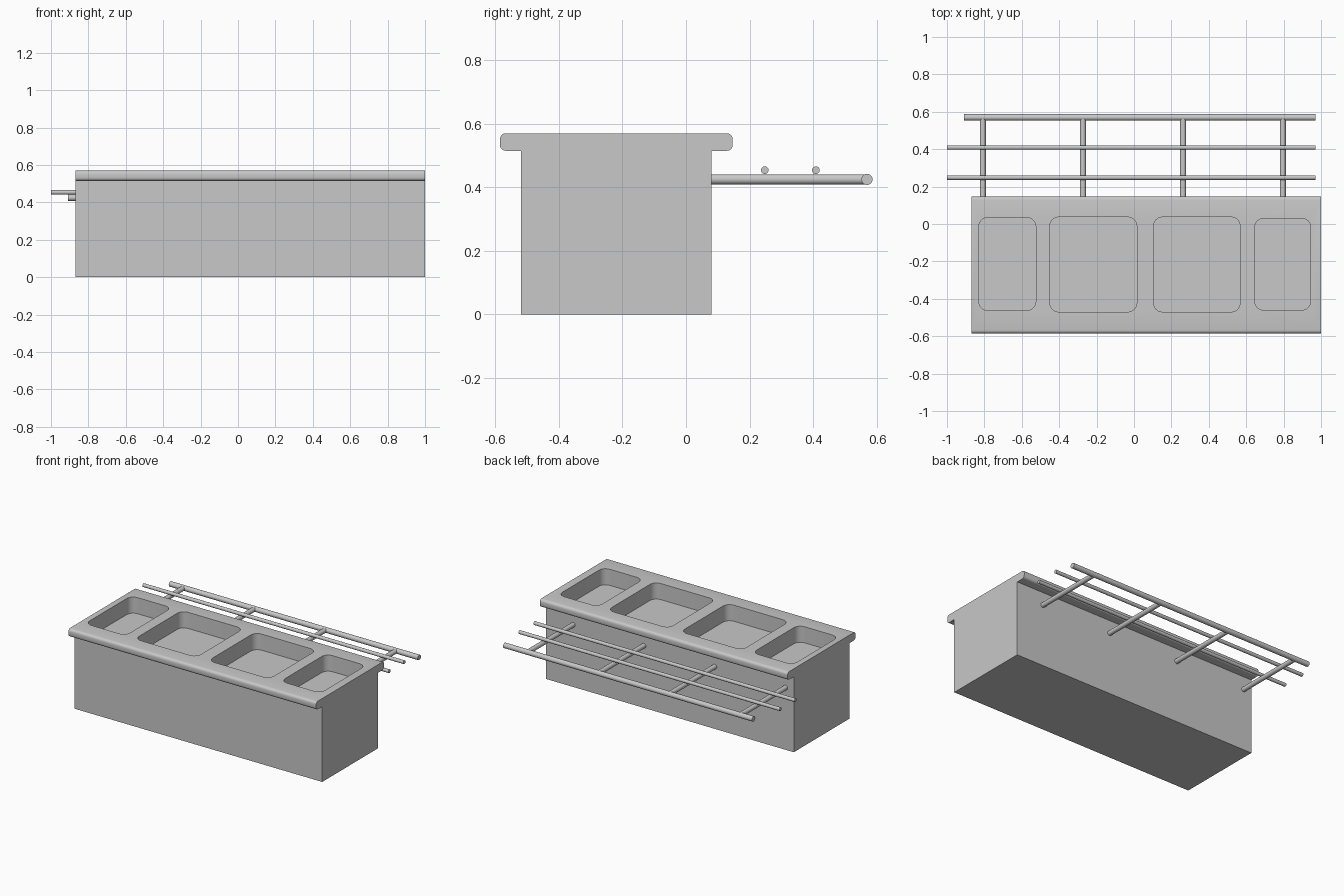
import bpy, bmesh, math
from mathutils import Matrix, Vector

if "Cube" in bpy.data.objects:
    bpy.data.objects.remove(bpy.data.objects["Cube"])

steel = bpy.data.materials.new("brushed_grey")
grey = (0.58, 0.58, 0.58, 1)
steel.use_nodes = True
steel.diffuse_color = grey
steel.node_tree.nodes["Principled BSDF"].inputs["Base Color"].default_value = grey


def add_object(name, bm):
    mesh = bpy.data.meshes.new(name)
    bm.to_mesh(mesh)
    bm.free()
    obj = bpy.data.objects.new(name, mesh)
    bpy.context.collection.objects.link(obj)
    mesh.materials.append(steel)
    return obj


def box(name, low, high, axis=None, radius=0, segments=4):
    """Box between two corners; edges along the given axis may be rounded."""
    low, high = Vector(low), Vector(high)
    bm = bmesh.new()
    bmesh.ops.create_cube(bm, size=1)
    bmesh.ops.scale(bm, vec=high - low, verts=bm.verts)
    bmesh.ops.translate(bm, vec=(low + high) / 2, verts=bm.verts)
    if axis is not None:
        edges = [e for e in bm.edges
                 if abs((e.verts[0].co - e.verts[1].co)[axis]) > 1e-4]
        bmesh.ops.bevel(bm, geom=edges, offset=radius, segments=segments,
                        profile=0.5, affect="EDGES")
    return add_object(name, bm)


def rod(name, start, end, radius):
    start, end = Vector(start), Vector(end)
    turn = (end - start).to_track_quat("Z", "Y").to_matrix().to_4x4()
    bm = bmesh.new()
    bmesh.ops.create_cone(bm, cap_ends=True, segments=24, radius1=radius,
                          radius2=radius, depth=(end - start).length,
                          matrix=Matrix.Translation((start + end) / 2) @ turn)
    return smooth(add_object(name, bm))


def smooth(obj):
    bpy.ops.object.select_all(action="DESELECT")
    obj.select_set(True)
    bpy.context.view_layer.objects.active = obj
    bpy.ops.object.shade_smooth_by_angle(angle=math.radians(35))
    return obj


def cut(obj, cutter):
    mod = obj.modifiers.new("basin", "BOOLEAN")
    mod.operation, mod.solver, mod.object = "DIFFERENCE", "EXACT", cutter
    bpy.context.view_layer.objects.active = obj
    bpy.ops.object.modifier_apply(modifier=mod.name)


# Cabinet and overhanging counter with rounded long edges
left, right = -0.87, 1.0
cabinet = box("cabinet", (left, -0.52, 0), (right, 0.08, 0.515))
counter = box("counter", (left, -0.586, 0.515), (right, 0.147, 0.57),
              axis=0, radius=0.018)

# Four sunken basins
basins = [(-0.83, -0.525, -0.462, 0.034), (-0.45, 0.015, -0.47, 0.037),
          (0.105, 0.567, -0.47, 0.037), (0.645, 0.945, -0.46, 0.03)]
for x0, x1, y0, y1 in basins:
    cutter = box("basin_cutter", (x0, y0, 0.46), (x1, y1, 0.7),
                 axis=2, radius=0.048, segments=6)
    cutter.hide_render = True
    for part in (cabinet, counter):
        cut(part, cutter)
    bpy.data.objects.remove(cutter)
for part in (cabinet, counter):
    smooth(part)

# Tray rail: brackets, outer bar and two thin bars resting on top
for i, x in enumerate((-0.808, -0.273, 0.262, 0.796)):
    rod(f"rail_bracket_{i + 1}", (x, 0.08, 0.425), (x, 0.57, 0.425), 0.016)
rod("outer_rail", (-0.91, 0.57, 0.425), (0.97, 0.57, 0.425), 0.0175)
rod("inner_rail", (-1, 0.248, 0.454), (0.97, 0.248, 0.454), 0.012)
rod("middle_rail", (-1, 0.409, 0.454), (0.97, 0.409, 0.454), 0.012)
